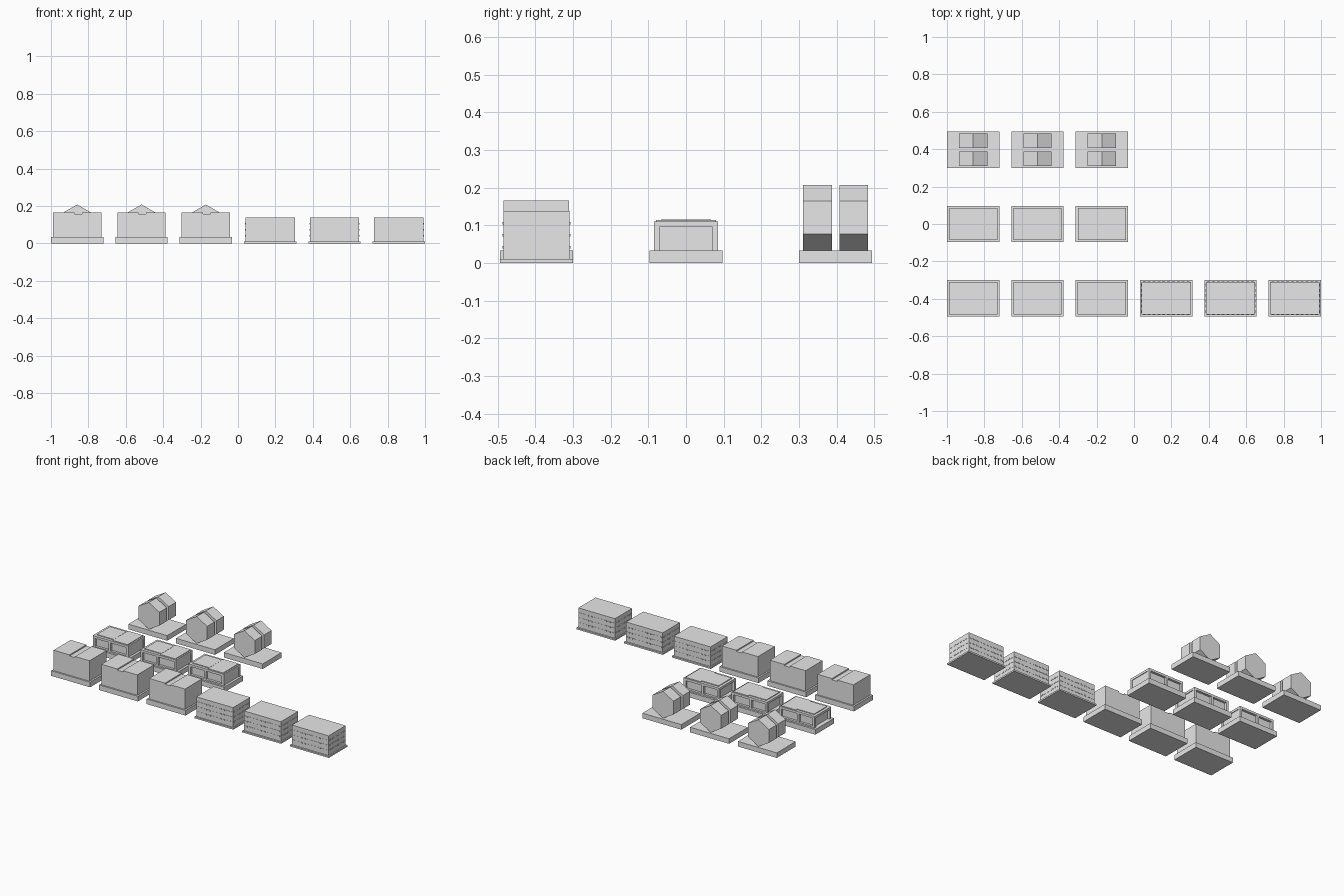
import bpy
import math

if "Cube" in bpy.data.objects:
    bpy.data.objects.remove(bpy.data.objects["Cube"])

gray = bpy.data.materials.new("light gray")
gray.diffuse_color = (0.8, 0.8, 0.8, 1)
gray.use_nodes = True
gray.node_tree.nodes["Principled BSDF"].inputs["Base Color"].default_value = gray.diffuse_color


def mesh_object(name, verts, faces):
    mesh = bpy.data.meshes.new(name)
    mesh.from_pydata(verts, [], faces)
    mesh.materials.append(gray)
    obj = bpy.data.objects.new(name, mesh)
    bpy.context.collection.objects.link(obj)
    return obj


def boxes(name, items):
    """One object from boxes given as (x0, x1, y0, y1, z0, z1)."""
    verts, faces = [], []
    for x0, x1, y0, y1, z0, z1 in items:
        n = len(verts)
        verts += [(x, y, z) for z in (z0, z1)
                  for x, y in ((x0, y0), (x1, y0), (x1, y1), (x0, y1))]
        faces += [[n + i for i in f] for f in (
            (3, 2, 1, 0), (4, 5, 6, 7), (0, 1, 5, 4),
            (1, 2, 6, 5), (2, 3, 7, 6), (3, 0, 4, 7))]
    return mesh_object(name, verts, faces)


def prism(name, profile, y0, y1):
    """Extrude an (x, z) profile along y."""
    n = len(profile)
    verts = [(x, y, z) for y in (y0, y1) for x, z in profile]
    faces = [list(range(n)), list(range(2 * n - 1, n - 1, -1))]
    faces += [[(i + 1) % n, i, n + i, n + (i + 1) % n] for i in range(n)]
    return mesh_object(name, verts, faces)


def plot(name, cx, cy, height):
    boxes(name, [(cx - 0.14, cx + 0.14, cy - 0.097, cy + 0.097, 0, height)])


def tank_plot(cx, cy):
    # Pair of lying six-sided tanks on a slab
    plot("tank_base", cx, cy, 0.033)
    r = 0.0873
    hexagon = [(cx + r * math.sin(math.radians(60 * i)),
                0.033 + r + r * math.cos(math.radians(60 * i)))
               for i in range(6)][::-1]
    for side in (-1, 1):
        mid = cy + side * 0.048
        prism("tank", hexagon, mid - 0.038, mid + 0.038)


def pavilion_plot(cx, cy):
    # Low hall with framed recessed bays and a stepped roof plate
    plot("pavilion_base", cx, cy, 0.033)
    boxes("pavilion_core", [(cx - 0.112, cx + 0.125, cy - 0.070, cy + 0.070, 0.033, 0.095)])
    frame = [(cx - 0.127, cx + 0.129, cy - 0.085, cy + 0.085, 0.095, 0.110)]
    for side in (-1, 1):
        y0, y1 = sorted((cy + side * 0.070, cy + side * 0.085))
        for px in (-0.127, -0.015, 0.114):
            frame.append((cx + px, cx + px + 0.015, y0, y1, 0.033, 0.095))
        frame.append((cx - 0.112, cx + 0.114, y0, y1, 0.033, 0.042))
    boxes("pavilion_frame", frame)
    boxes("pavilion_roof", [
        (cx - 0.110, cx + 0.012, cy - 0.067, cy + 0.067, 0.110, 0.115),
        (cx + 0.012, cx + 0.120, cy - 0.080, cy + 0.080, 0.110, 0.114)])


def warehouse_plot(cx, cy):
    # Tall hall with a shallow roof channel running front to back
    plot("warehouse_base", cx, cy, 0.033)
    outline = [(-0.129, 0.033), (0.129, 0.033), (0.129, 0.166), (0.025, 0.166),
               (0.025, 0.158), (-0.015, 0.158), (-0.015, 0.166), (-0.129, 0.166)]
    prism("warehouse_hall", [(cx + x, z) for x, z in outline], cy - 0.087, cy + 0.087)


def block_plot(cx, cy):
    # Flat-roofed block with rows of small windows on all sides
    plot("block_base", cx, cy, 0.010)
    hx, hy, t = 0.132, 0.088, 0.002
    boxes("block_body", [(cx - hx, cx + hx, cy - hy, cy + hy, 0.010, 0.138)])
    windows = []
    for z in (0.038, 0.070, 0.102):
        for s in (-1, 1):
            y0, y1 = sorted((cy + s * hy, cy + s * (hy + t)))
            x0, x1 = sorted((cx + s * hx, cx + s * (hx + t)))
            for i in range(10):
                x = cx + (i - 4.5) * 0.026
                windows.append((x - 0.008, x + 0.008, y0, y1, z, z + 0.007))
            for i in range(6):
                y = cy + (i - 2.5) * 0.028
                windows.append((x0, x1, y - 0.008, y + 0.008, z, z + 0.007))
    boxes("block_windows", windows)


# Three columns of mixed plots, then three blocks along the front
for column in (-0.86, -0.516, -0.172):
    tank_plot(column, 0.397)
    pavilion_plot(column, 0.0)
    warehouse_plot(column, -0.397)
for column in (0.172, 0.516, 0.86):
    block_plot(column, -0.397)
